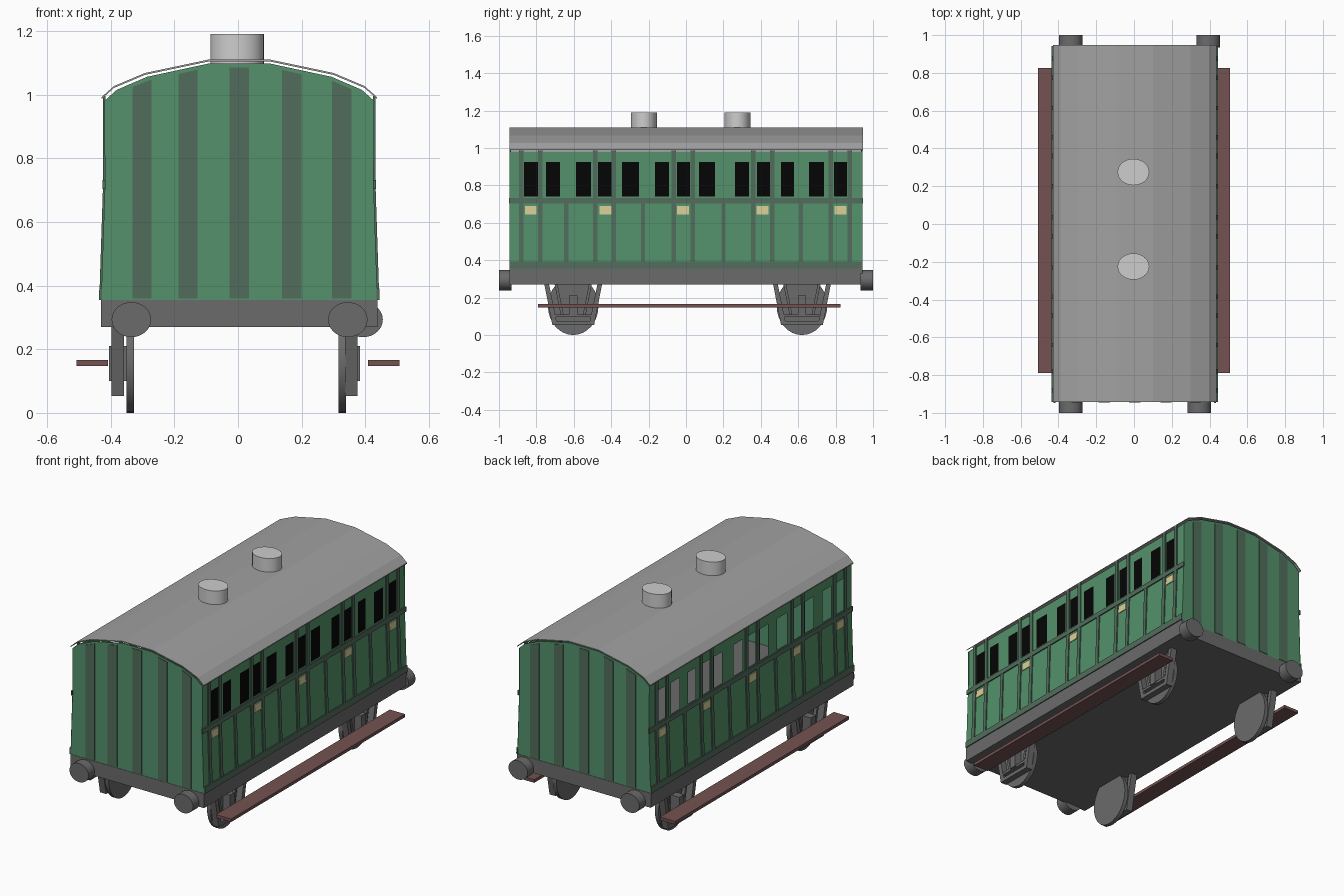
import bpy, bmesh, math
from mathutils import Matrix, Vector

if "Cube" in bpy.data.objects:
    bpy.data.objects.remove(bpy.data.objects["Cube"], do_unlink=True)


def material(name, r, g, b):
    colour = [(c / 255) ** 2.2 for c in (r, g, b)] + [1]
    m = bpy.data.materials.new(name)
    m.use_nodes = True
    m.diffuse_color = colour
    m.node_tree.nodes["Principled BSDF"].inputs["Base Color"].default_value = colour
    return m


GREEN = material("coach green", 84, 144, 106)
TRIM = material("dull green trim", 82, 108, 92)
IRON = material("chassis grey", 106, 106, 106)
ROOF = material("roof grey", 160, 160, 160)
VENT = material("vent light grey", 204, 204, 204)
WOOD = material("step brown", 116, 83, 83)
CREAM = material("cream panel", 216, 207, 150)
BLACK = material("window black", 13, 13, 13)

END = 0.943      # half length of the body
CX = 0.004       # body centre line


def finish(name, bm, *mats):
    bmesh.ops.recalc_face_normals(bm, faces=bm.faces)
    mesh = bpy.data.meshes.new(name)
    bm.to_mesh(mesh)
    bm.free()
    for m in mats:
        mesh.materials.append(m)
    ob = bpy.data.objects.new(name, mesh)
    bpy.context.collection.objects.link(ob)
    return ob


def box(name, x, y, z, mat):
    bm = bmesh.new()
    centre = Vector([sum(r) / 2 for r in (x, y, z)])
    size = [r[1] - r[0] for r in (x, y, z)]
    bmesh.ops.create_cube(bm, size=1, matrix=Matrix.Translation(centre) @ Matrix.Diagonal((*size, 1)))
    return finish(name, bm, mat)


def prism(name, points, direction, mat):
    """Extrude a flat outline of 3D points along a direction."""
    bm = bmesh.new()
    face = bm.faces.new([bm.verts.new(p) for p in points])
    new = bmesh.ops.extrude_face_region(bm, geom=[face])["geom"]
    bmesh.ops.translate(bm, vec=direction, verts=[v for v in new if isinstance(v, bmesh.types.BMVert)])
    return finish(name, bm, mat)


def cylinder(name, centre, axis, radii, depth, mat, segments=32):
    bm = bmesh.new()
    turn = Vector((0, 0, 1)).rotation_difference(Vector(axis)).to_matrix().to_4x4()
    bmesh.ops.create_cone(bm, cap_ends=True, segments=segments, radius1=1, radius2=1, depth=depth,
                          matrix=Matrix.Translation(centre) @ turn @ Matrix.Diagonal((*radii, 1, 1)))
    ob = finish(name, bm, mat)
    bpy.ops.object.select_all(action="DESELECT")
    ob.select_set(True)
    bpy.context.view_layer.objects.active = ob
    bpy.ops.object.shade_smooth_by_angle(angle=math.radians(40))
    return ob


# Arched roof line, as offsets from the centre line
ARCH = [(-0.424, 0.98), (-0.385, 1.015), (-0.29, 1.056), (-0.095, 1.098),
        (0.095, 1.098), (0.29, 1.056), (0.385, 1.015), (0.424, 0.98)]


def arch_height(x):
    for (xa, za), (xb, zb) in zip(ARCH, ARCH[1:]):
        if xa <= x <= xb:
            return za + (zb - za) * (x - xa) / (xb - xa)
    return ARCH[0][1]


# Chassis and buffers
box("chassis", (CX - 0.435, CX + 0.435), (-END, END), (0.27, 0.355), IRON)
for label, x, side in (("front_right", -0.335, -1), ("front_left", 0.345, -1),
                       ("back_right", -0.335, 1), ("back_left", 0.393, 1)):
    cylinder("buffer_" + label, (x, side * 0.967, 0.293), (0, 1, 0), (0.062, 0.055), 0.066, IRON)

# End walls with upright stripes
outline = [(-0.434, 0.355)] + [(x, z) for x, z in ARCH] + [(0.434, 0.355), (0.42, 0.72)][:1]
outline.insert(1, (-0.422, 0.72))
outline.insert(-1, (0.422, 0.72))
for label, side in (("front", -1), ("back", 1)):
    prism(label + "_wall", [(CX + x, side * (END - 0.008), z) for x, z in outline],
          (0, side * 0.006, 0), GREEN)
    for i, x in enumerate((-0.306, -0.161, 0.0, 0.165, 0.322)):
        a, b = x - 0.03, x + 0.03
        pts = [(a, 0.36), (b, 0.36), (b, arch_height(b) - 0.012), (a, arch_height(a) - 0.012)]
        prism(f"{label}_stripe_{i + 1}", [(CX + px, side * (END - 0.003), pz) for px, pz in pts],
              (0, side * 0.004, 0), TRIM)

# Side walls: windows are holes on the right, dark panes on the left
WINDOWS = [(-0.866, -0.79), (-0.749, -0.674), (-0.588, -0.508), (-0.47, -0.396), (-0.342, -0.251),
           (-0.166, -0.091), (-0.048, 0.021), (0.07, 0.155), (0.262, 0.337), (0.38, 0.449),
           (0.508, 0.578), (0.658, 0.738), (0.791, 0.861)]
POSTS = (-0.88, -0.78, -0.485, -0.385, -0.065, 0.035, 0.36, 0.46, 0.775, 0.875)
LOW_POSTS = (-0.64, -0.23, 0.2, 0.615)
PANELS = (-0.83, -0.43, -0.016, 0.41, 0.825)


def wall_x(z):
    return 0.422 + 0.012 * max(0, (0.72 - z) / 0.365)


def side_strip(name, side, y, z, mat, thick):
    """Thin plate that follows the slope of a side wall."""
    levels = [z[0], z[1]]
    if z[0] < 0.72 < z[1]:
        levels.insert(1, 0.72)
    inner = [(CX + side * (wall_x(h) - 0.002), y[0], h) for h in levels]
    outer = [(CX + side * (wall_x(h) + thick), y[0], h) for h in reversed(levels)]
    prism(name, inner + outer, (0, y[1] - y[0], 0), mat)


for label, side in (("left", 1), ("right", -1)):
    bm = bmesh.new()
    ys = [-END] + [v for w in WINDOWS for v in w] + [END]
    zs = [0.355, 0.72, 0.74, 0.924, 0.98]
    grid = [[bm.verts.new((CX + side * wall_x(z), y, z)) for z in zs] for y in ys]
    for i in range(len(ys) - 1):
        for j in range(len(zs) - 1):
            window = i % 2 == 1 and j == 2
            if window and side < 0:
                continue
            f = bm.faces.new((grid[i][j], grid[i + 1][j], grid[i + 1][j + 1], grid[i][j + 1]))
            f.material_index = int(window)
    finish(label + "_wall", bm, GREEN, BLACK)

    for i, y in enumerate(POSTS):
        side_strip(f"{label}_post_{i + 1}", side, (y - 0.012, y + 0.012), (0.355, 0.995), TRIM, 0.006)
    for i, y in enumerate(LOW_POSTS):
        side_strip(f"{label}_low_post_{i + 1}", side, (y - 0.011, y + 0.011), (0.39, 0.706), TRIM, 0.006)
    for i, y in enumerate(PANELS):
        side_strip(f"{label}_panel_{i + 1}", side, (y - 0.032, y + 0.032), (0.645, 0.69), CREAM, 0.005)
    side_strip(label + "_waist_rail", side, (-END - 0.004, END + 0.004), (0.704, 0.732), TRIM, 0.007)
    side_strip(label + "_bottom_rail", side, (-END, END), (0.355, 0.392), TRIM, 0.007)

# Thin arched roof sheet, a little clear of the walls
lower = [(x * 1.022, z + 0.006) for x, z in ARCH]
upper = [(x, z + 0.006) for x, z in reversed(lower)]
prism("roof", [(CX + x, -END, z) for x, z in lower + upper], (0, 2 * END + 0.004, 0), ROOF)

# Roof vents
for label, y in (("front", -0.225), ("back", 0.275)):
    cylinder("roof_vent_" + label, (-0.003, y, 1.14), (0, 0, 1), (0.084, 0.07), 0.1, VENT)

# Wheels, axle guards and footboards
for label, side in (("left", 1), ("right", -1)):
    wheel_x = 0.327 if side > 0 else -0.338
    guard_x = 0.336 if side > 0 else -0.358
    for end, y in (("front", -0.603), ("back", 0.62)):
        tag = f"{end}_{label}"
        cylinder("wheel_" + tag, (wheel_x, y, 0.155), (1, 0, 0), (0.155, 0.135), 0.024, IRON)
        for k in (-1, 1):
            leg = [(k * 0.155, 0.275), (k * 0.13, 0.275), (k * 0.085, 0.055), (k * 0.112, 0.055)]
            prism(f"axle_guard_{tag}_{'a' if k < 0 else 'b'}",
                  [(guard_x, y + py, pz) for py, pz in leg], (side * 0.04, 0, 0), IRON)
            brace = [(k * 0.05, 0.1), (k * 0.065, 0.1), (k * 0.1, 0.275), (k * 0.085, 0.275)]
            prism(f"axle_brace_{tag}_{'a' if k < 0 else 'b'}",
                  [(guard_x, y + py, pz) for py, pz in brace], (side * 0.02, 0, 0), IRON)
        xs = sorted((guard_x, guard_x + side * 0.04))
        box("guard_bar_" + tag, xs, (y - 0.112, y + 0.112), (0.053, 0.075), IRON)
        box("guard_crossbar_" + tag, xs, (y - 0.095, y + 0.095), (0.095, 0.11), IRON)
        box("axle_box_" + tag, sorted((wheel_x, guard_x + side * 0.048)),
            (y - 0.022, y + 0.022), (0.1, 0.21), IRON)
    box("footboard_" + label, sorted((side * 0.409, side * 0.508)), (-0.79, 0.827), (0.148, 0.166), WOOD)
